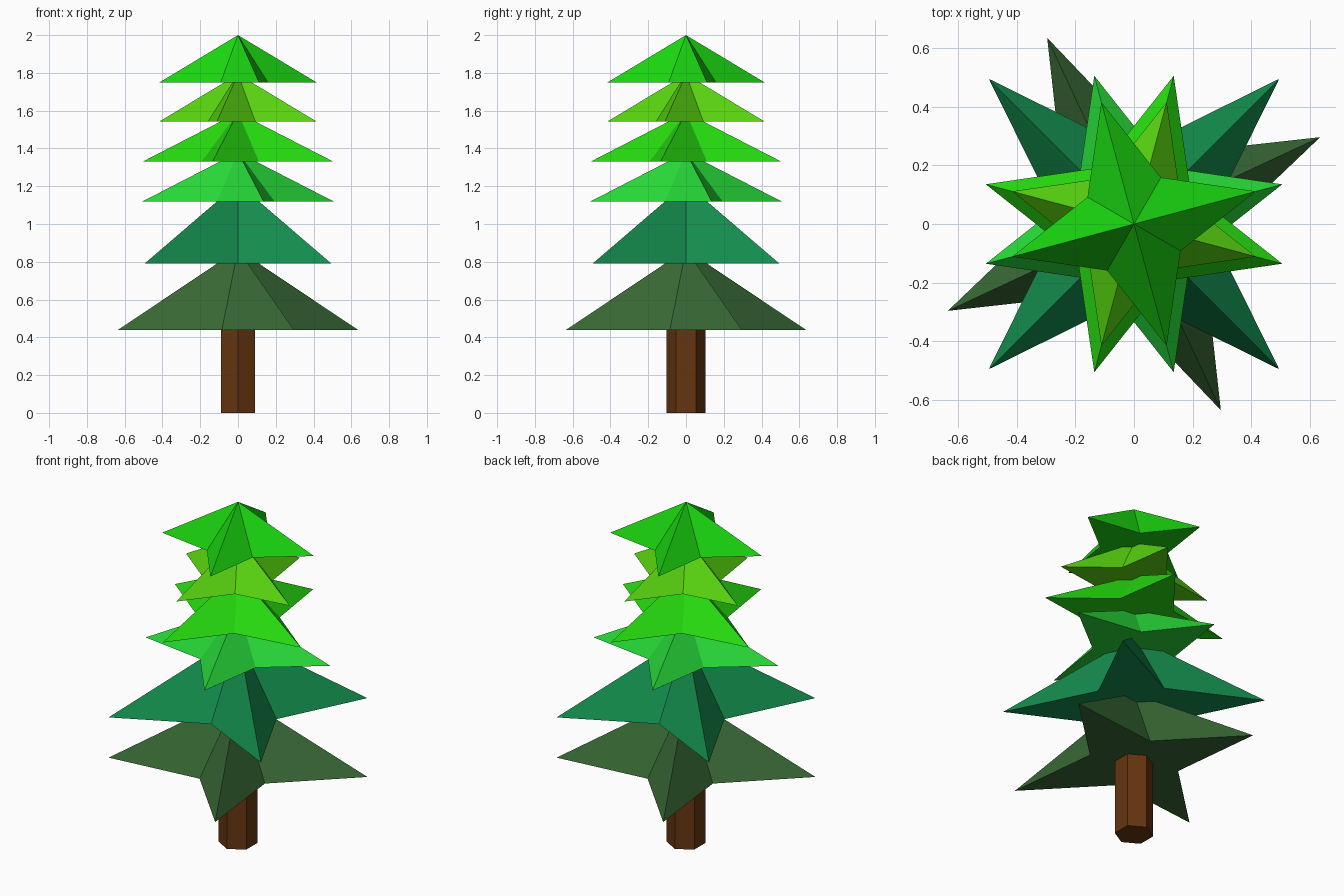
import bpy, bmesh
from math import cos, sin, pi, radians

if "Cube" in bpy.data.objects:
    bpy.data.objects.remove(bpy.data.objects["Cube"])


def finish(name, bm, color):
    bmesh.ops.recalc_face_normals(bm, faces=bm.faces)
    mesh = bpy.data.meshes.new(name)
    bm.to_mesh(mesh)
    bm.free()
    mat = bpy.data.materials.new(name + "_color")
    mat.diffuse_color = (*color, 1)
    mat.use_nodes = True
    mat.node_tree.nodes["Principled BSDF"].inputs["Base Color"].default_value = mat.diffuse_color
    mesh.materials.append(mat)
    obj = bpy.data.objects.new(name, mesh)
    bpy.context.collection.objects.link(obj)
    return obj


def foliage(name, z, height, outer, inner, turn, color):
    """Closed four-pointed star pyramid."""
    bm = bmesh.new()
    ring = []
    for i in range(8):
        a = radians(turn) + i * pi / 4
        r = inner if i % 2 else outer
        ring.append(bm.verts.new((r * cos(a), r * sin(a), z)))
    apex = bm.verts.new((0, 0, z + height))
    for i in range(8):
        bm.faces.new((ring[i], ring[(i + 1) % 8], apex))
    bm.faces.new(ring[::-1])
    return finish(name, bm, color)


# Hexagonal trunk, corners pointing front and back
bm = bmesh.new()
base = [bm.verts.new((0.104 * sin(i * pi / 3), 0.104 * cos(i * pi / 3), 0)) for i in range(6)]
face = bm.faces.new(base)
top = bmesh.ops.extrude_face_region(bm, geom=[face])["geom"]
bmesh.ops.translate(bm, vec=(0, 0, 0.44),
                    verts=[v for v in top if isinstance(v, bmesh.types.BMVert)])
if not any(f.calc_center_median().z < 0.01 for f in bm.faces):
    bm.faces.new([v for v in bm.verts if v.co.z < 0.01])
finish("trunk", bm, (0.13, 0.036, 0.005))

# Foliage tiers, bottom to top: z, height, outer, inner, turn, colour
tiers = [
    (0.44, 0.425, 0.70, 0.25, 25, (0.04, 0.14, 0.035)),
    (0.79, 0.425, 0.70, 0.25, 45, (0.007, 0.27, 0.075)),
    (1.12, 0.26, 0.523, 0.223, 15, (0.02, 0.69, 0.04)),
    (1.33, 0.26, 0.523, 0.223, -15, (0.02, 0.72, 0.005)),
    (1.543, 0.25, 0.43, 0.183, -15, (0.10, 0.68, 0.005)),
    (1.75, 0.25, 0.43, 0.183, 15, (0.01, 0.66, 0.005)),
]
for n, t in enumerate(tiers, 1):
    foliage(f"foliage_tier_{n}", *t)
